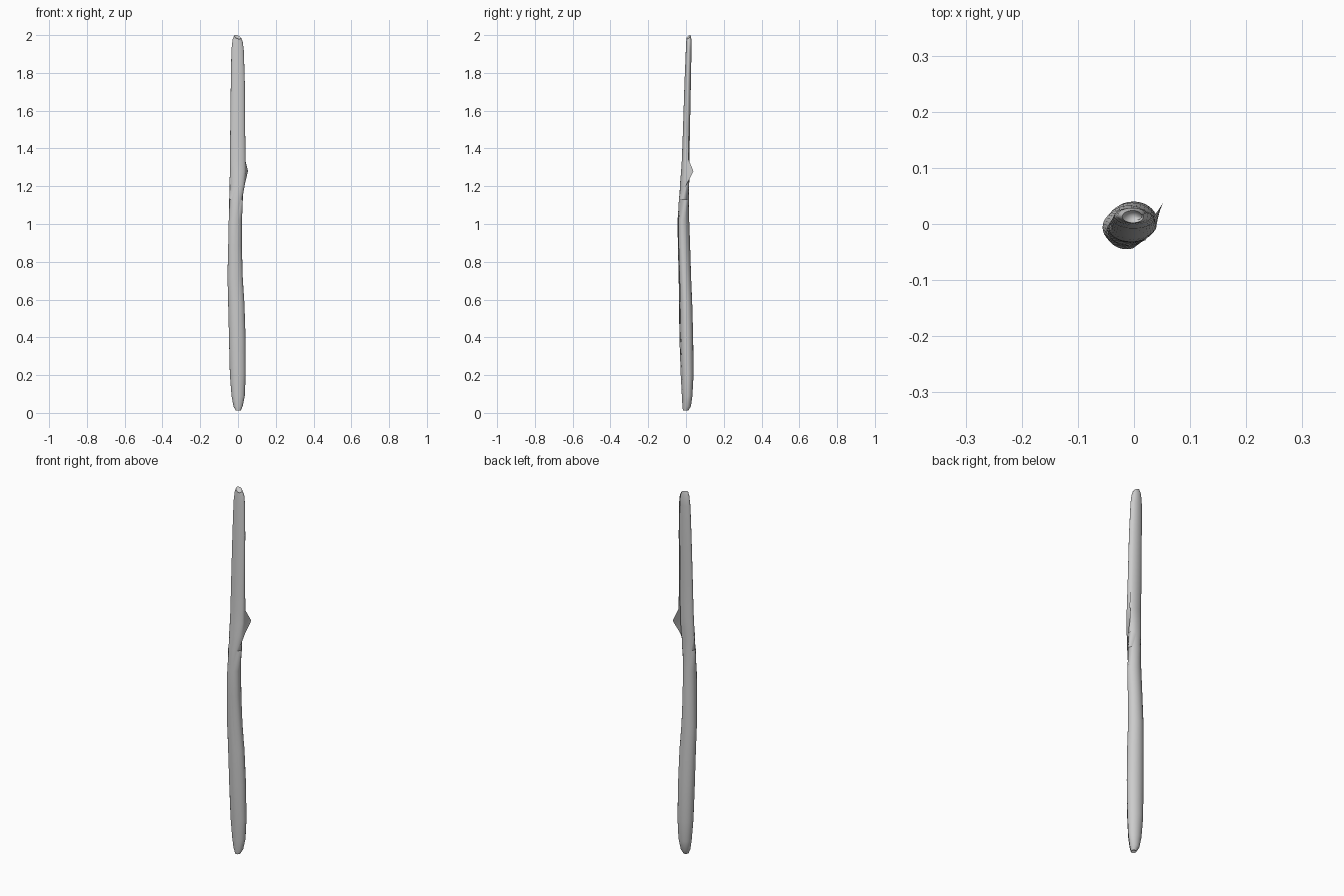
import bpy, bmesh, math
from mathutils import Vector

# Rolled sheet: z, x min, x max, y min, y max, angle of the free outer edge
ROWS = [
    (0.012, -0.012, 0.014, -0.016, 0.012, -50),
    (0.035, -0.024, 0.025, -0.019, 0.026, -50),
    (0.09, -0.034, 0.036, -0.022, 0.034, -50),
    (0.20, -0.043, 0.041, -0.028, 0.040, -52),
    (0.40, -0.048, 0.040, -0.035, 0.038, -56),
    (0.58, -0.052, 0.034, -0.037, 0.033, -62),
    (0.72, -0.056, 0.025, -0.039, 0.027, -72),
    (0.88, -0.052, 0.021, -0.043, 0.022, -80),
    (1.02, -0.049, 0.022, -0.045, 0.017, -70),
    (1.13, -0.047, 0.027, -0.038, 0.016, -30),
    (1.21, -0.045, 0.035, -0.032, 0.017, 15),
    (1.28, -0.043, 0.040, -0.026, 0.019, 35),
    (1.34, -0.042, 0.040, -0.022, 0.018, 35),
    (1.50, -0.041, 0.038, -0.016, 0.021, 35),
    (1.75, -0.038, 0.036, -0.008, 0.026, 35),
    (1.92, -0.035, 0.031, -0.001, 0.029, 30),
    (1.97, -0.029, 0.025, 0.001, 0.029, 25),
    (1.99, -0.021, 0.017, 0.002, 0.024, 20),
]
N, SWEEP = 40, 430
FIN = {1.28: 1.0, 1.21: 0.12, 1.34: 0.15}

bm = bmesh.new()


def ring(z, x0, x1, y0, y1, edge):
    """One spiral cross-section, clockwise from the free edge and tucked inside."""
    c = Vector(((x0 + x1) / 2, (y0 + y1) / 2))
    verts = []
    for i in range(N + 1):
        t = i / N
        a = math.radians(edge - SWEEP * t)
        r = 1 - 0.28 * max(0, (t - 0.72) / 0.28)
        x = c.x + r * (x1 - x0) / 2 * math.cos(a)
        y = c.y + r * (y1 - y0) / 2 * math.sin(a)
        # pointed flare on the free edge
        k = FIN.get(z, 0) * max(0, 1 - i / 3)
        x += (0.053 - x) * k
        y += (0.039 - y) * k
        # slightly ragged top end
        dz = 0.012 * math.cos(a - 2.2) * max(0, (z - 1.9) / 0.1)
        verts.append(bm.verts.new((x, y, z + dz)))
    return verts


def bridge(a, b):
    for i in range(N):
        bm.faces.new((a[i], b[i], b[i + 1], a[i + 1]))


rings = [ring(*row) for row in ROWS]
for low, high in zip(rings, rings[1:]):
    bridge(low, high)


# Dished ends
def dish(rim, depth):
    mid = sum((v.co for v in rim), Vector()) / len(rim)
    tip = bm.verts.new(mid + Vector((0, 0, depth)))
    for i in range(N):
        bm.faces.new((rim[i], rim[i + 1], tip))


dish(rings[0], 0.012)
dish(rings[-1], -0.02)
bmesh.ops.recalc_face_normals(bm, faces=bm.faces)

mesh = bpy.data.meshes.new("rolled_stick")
bm.to_mesh(mesh)
bm.free()
stick = bpy.data.objects.new("rolled_stick", mesh)
bpy.context.collection.objects.link(stick)
bpy.context.view_layer.objects.active = stick
stick.select_set(True)
bpy.ops.object.shade_smooth_by_angle(angle=math.radians(40))
